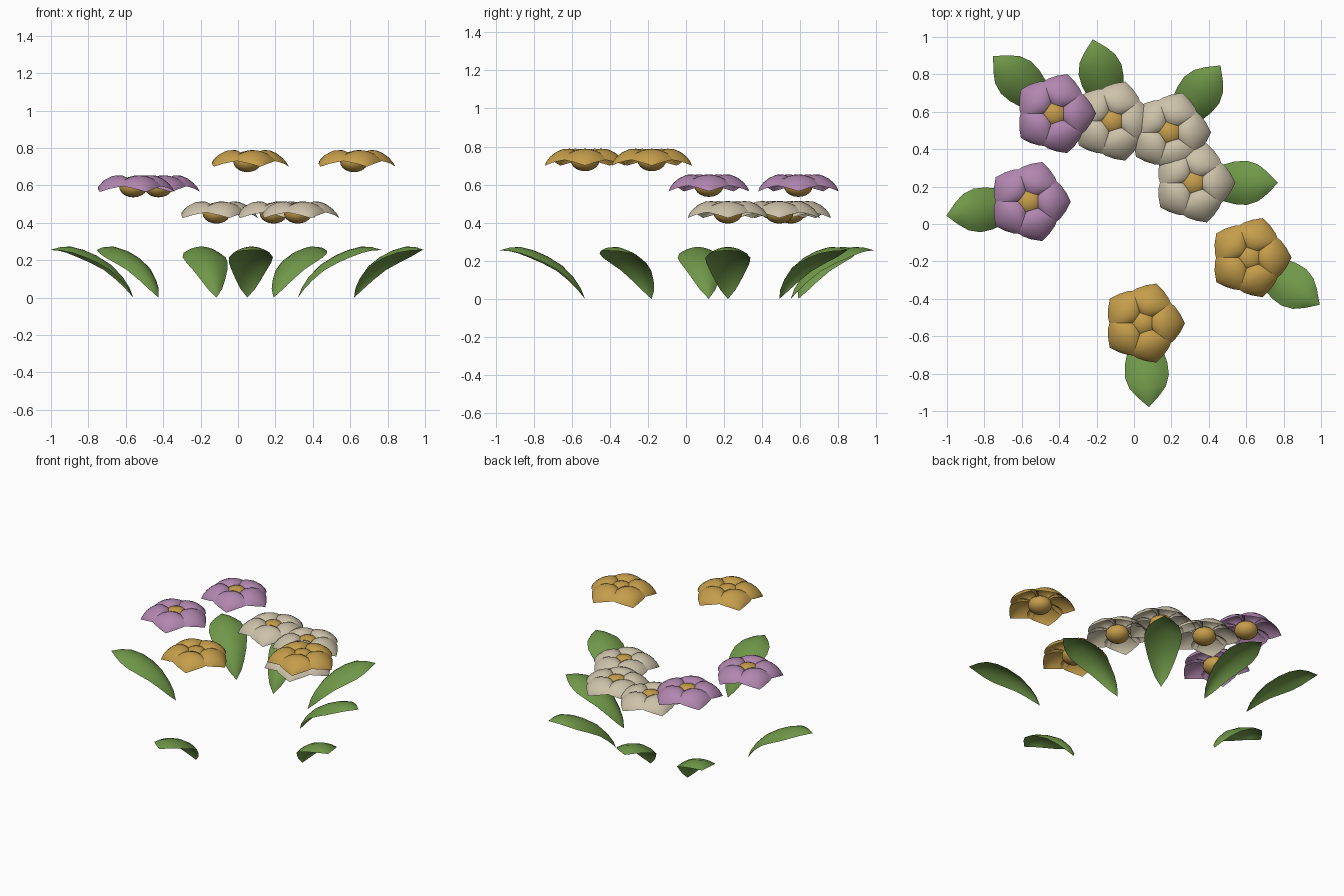
import bpy, bmesh, math
from mathutils import Vector

if "Cube" in bpy.data.objects:
    bpy.data.objects.remove(bpy.data.objects["Cube"])


def material(name, col):
    m = bpy.data.materials.new(name)
    m.diffuse_color = (*col, 1)
    m.use_nodes = True
    m.node_tree.nodes["Principled BSDF"].inputs["Base Color"].default_value = m.diffuse_color
    return m


green = material("leaf green", (0.16, 0.31, 0.065))
gold = material("golden", (0.56, 0.34, 0.07))
purple = material("soft purple", (0.44, 0.24, 0.43))
cream = material("cream", (0.61, 0.54, 0.40))


def blade(bm, profile, angle, cols=8):
    """Arched sheet along a midrib; profile rows: (radius, z, half width, edge droop)."""
    ca, sa = math.cos(angle), math.sin(angle)
    rows = []
    for i, (r, z, w, d) in enumerate(profile):
        a, b = profile[max(i - 1, 0)], profile[min(i + 1, len(profile) - 1)]
        t = Vector((b[0] - a[0], b[1] - a[1])).normalized()
        row = []
        for k in range(cols + 1):
            s = 2 * k / cols - 1
            drop = d * s * s
            x, h, y = r + t.y * drop, z - t.x * drop, w * s
            row.append(bm.verts.new((x * ca - y * sa, x * sa + y * ca, h)))
        rows.append(row)
    for p, q in zip(rows, rows[1:]):
        for k in range(cols):
            bm.faces.new((p[k], q[k], q[k + 1], p[k + 1]))


def finish(bm, name, mat, loc):
    bmesh.ops.remove_doubles(bm, verts=bm.verts, dist=0.0005)
    for f in bm.faces:
        f.smooth = True
    me = bpy.data.meshes.new(name)
    bm.to_mesh(me)
    bm.free()
    me.materials.append(mat)
    ob = bpy.data.objects.new(name, me)
    ob.location = loc
    bpy.context.collection.objects.link(ob)


LEAF = [(0, 0, 0, 0), (0.022, 0.055, 0.04, 0.016), (0.058, 0.11, 0.066, 0.027),
        (0.12, 0.175, 0.094, 0.036), (0.2, 0.225, 0.114, 0.041), (0.27, 0.255, 0.118, 0.041),
        (0.34, 0.273, 0.098, 0.034), (0.395, 0.27, 0.06, 0.02), (0.45, 0.255, 0, 0)]
# petal heights are relative to the flower's top
PETAL = [(0.01, -0.07, 0.012, 0.004), (0.03, -0.036, 0.035, 0.012), (0.055, -0.012, 0.062, 0.022),
         (0.085, -0.001, 0.09, 0.032), (0.12, -0.003, 0.112, 0.042), (0.155, -0.018, 0.118, 0.045),
         (0.187, -0.042, 0.09, 0.03), (0.208, -0.066, 0.05, 0.014), (0.222, -0.09, 0, 0)]

# x, y, flower top z, petal colour, leaf tip x, y
PLANTS = [(0.05, -0.53, 0.79, gold, 0.08, -0.98), (0.62, -0.18, 0.79, gold, 0.99, -0.43),
          (0.32, 0.22, 0.515, cream, 0.77, 0.22), (0.19, 0.49, 0.515, cream, 0.46, 0.845),
          (-0.115, 0.55, 0.515, cream, -0.22, 0.985), (-0.425, 0.59, 0.655, purple, -0.75, 0.895),
          (-0.56, 0.12, 0.655, purple, -1.0, 0.045)]

for x, y, top, mat, tx, ty in PLANTS:
    # leaf springing from the ground below the flower
    bm = bmesh.new()
    blade(bm, LEAF, math.atan2(ty - y, tx - x))
    finish(bm, "leaf", green, (x, y, 0))
    # five overlapping petals
    bm = bmesh.new()
    for k in range(5):
        blade(bm, PETAL, math.radians(72 * k))
    finish(bm, "petals", mat, (x, y, top))
    # flattened round centre
    bm = bmesh.new()
    bmesh.ops.create_uvsphere(bm, u_segments=16, v_segments=10, radius=0.075)
    bmesh.ops.scale(bm, vec=(1, 1, 0.75), verts=bm.verts)
    finish(bm, "flower_centre", gold, (x, y, top - 0.063))
